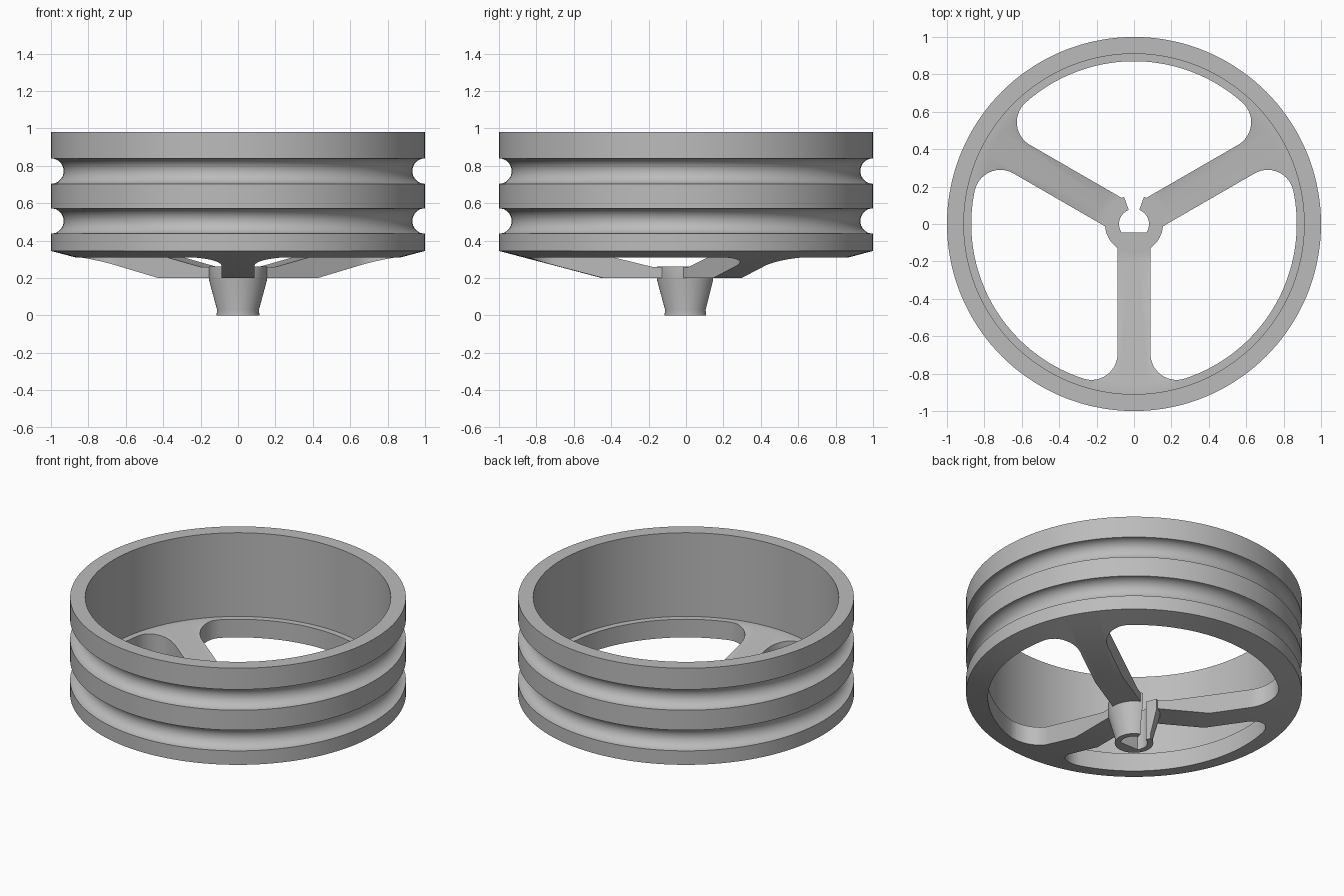
import bpy, bmesh, math
from mathutils import Matrix, Vector

cube = bpy.data.objects.get("Cube")
if cube:
    bpy.data.objects.remove(cube)

grey = bpy.data.materials.new("plain grey")
grey.use_nodes = True
grey.diffuse_color = (0.5, 0.5, 0.5, 1)
grey.node_tree.nodes["Principled BSDF"].inputs["Base Color"].default_value = (0.5, 0.5, 0.5, 1)


def finish(bm, name):
    bmesh.ops.recalc_face_normals(bm, faces=bm.faces)
    mesh = bpy.data.meshes.new(name)
    bm.to_mesh(mesh)
    bm.free()
    mesh.materials.append(grey)
    obj = bpy.data.objects.new(name, mesh)
    bpy.context.collection.objects.link(obj)
    return obj


def lathe(name, profile, steps):
    """Revolve an (r, z) profile that starts and ends on the axis."""
    bm = bmesh.new()
    verts = [bm.verts.new((r, 0, z)) for r, z in profile]
    edges = [bm.edges.new(pair) for pair in zip(verts, verts[1:])]
    bmesh.ops.spin(bm, geom=verts + edges, cent=(0, 0, 0), axis=(0, 0, 1),
                   angle=math.tau, steps=steps, use_duplicate=False)
    bmesh.ops.remove_doubles(bm, verts=bm.verts, dist=0.0001)
    return finish(bm, name)


def prism(name, outline, low, high, turn=0):
    """Extrude an (x, y) outline upward, turned about the axis."""
    bm = bmesh.new()
    face = bm.faces.new([bm.verts.new((x, y, low)) for x, y in outline])
    top = bmesh.ops.extrude_face_region(bm, geom=[face])["geom"]
    moved = [v for v in top if isinstance(v, bmesh.types.BMVert)]
    bmesh.ops.translate(bm, vec=(0, 0, high - low), verts=moved)
    bmesh.ops.rotate(bm, verts=bm.verts, cent=(0, 0, 0),
                     matrix=Matrix.Rotation(turn, 3, "Z"))
    return finish(bm, name)


def combine(target, tool, operation):
    mod = target.modifiers.new(operation, "BOOLEAN")
    mod.operation, mod.solver, mod.object = operation, "EXACT", tool
    bpy.context.view_layer.objects.active = target
    bpy.ops.object.modifier_apply(modifier=mod.name)
    bpy.data.objects.remove(tool)


def arc(cx, cy, radius, start, end, steps):
    angles = [math.radians(start + (end - start) * i / steps) for i in range(steps + 1)]
    return [(cx + radius * math.cos(a), cy + radius * math.sin(a)) for a in angles]


# Wheel: conical underside, two round belt grooves, hollow drum with dished floor
profile = [(0, 0.2), (0.45, 0.2), (1, 0.345)]
for groove_z in (0.505, 0.772):
    profile += arc(1, groove_z, 0.068, 270, 90, 16)
profile += [(1, 0.98), (0.91, 0.98), (0.91, 0.43), (0.86, 0.43), (0.2, 0.26), (0, 0.26)]
wheel = lathe("grooved_wheel", profile, 144)

# Three windows with rounded outer corners leave the spokes between them
half_width, fillet, outer = 0.088, 0.14, 0.87
axis = Vector((math.cos(math.radians(30)), 0.5))
normal = Vector((-axis.y, axis.x))
along = math.sqrt((outer - fillet) ** 2 - (half_width + fillet) ** 2)
corner = axis * along + normal * (half_width + fillet)
tangent = math.degrees(math.atan2(corner.y, corner.x))
half = arc(corner.x, corner.y, fillet, -60, tangent, 14)
half += arc(0, 0, outer, tangent, 90, 20)[1:]
window = [(0, half_width / axis.x)] + half + [(-x, y) for x, y in half[-2::-1]]
for i in range(3):
    combine(wheel, prism("window_cutter", window, 0.1, 0.6, i * math.tau / 3), "DIFFERENCE")

# Tapered hub
hub = lathe("hub", [(0, 0), (0.115, 0), (0.112, 0.03), (0.155, 0.19), (0.155, 0.261), (0, 0.261)], 64)
combine(wheel, hub, "UNION")

# D-shaped bore and the flared slot at the back
flat = math.degrees(math.asin(0.045 / 0.08))
bore = prism("bore_cutter", arc(0, 0, 0.08, -flat, 180 + flat, 40), -0.1, 0.5)
combine(wheel, bore, "DIFFERENCE")
slot = [(-0.025, 0.05), (0.025, 0.05), (0.03, 0.08), (0.055, 0.15), (0.06, 0.2), (-0.06, 0.2),
        (-0.055, 0.15), (-0.03, 0.08)]
combine(wheel, prism("slot_cutter", slot, -0.1, 0.5), "DIFFERENCE")

# Smooth curved walls, keep the edges crisp
bpy.ops.object.select_all(action="DESELECT")
wheel.select_set(True)
bpy.context.view_layer.objects.active = wheel
bpy.ops.object.shade_smooth_by_angle(angle=math.radians(25))
